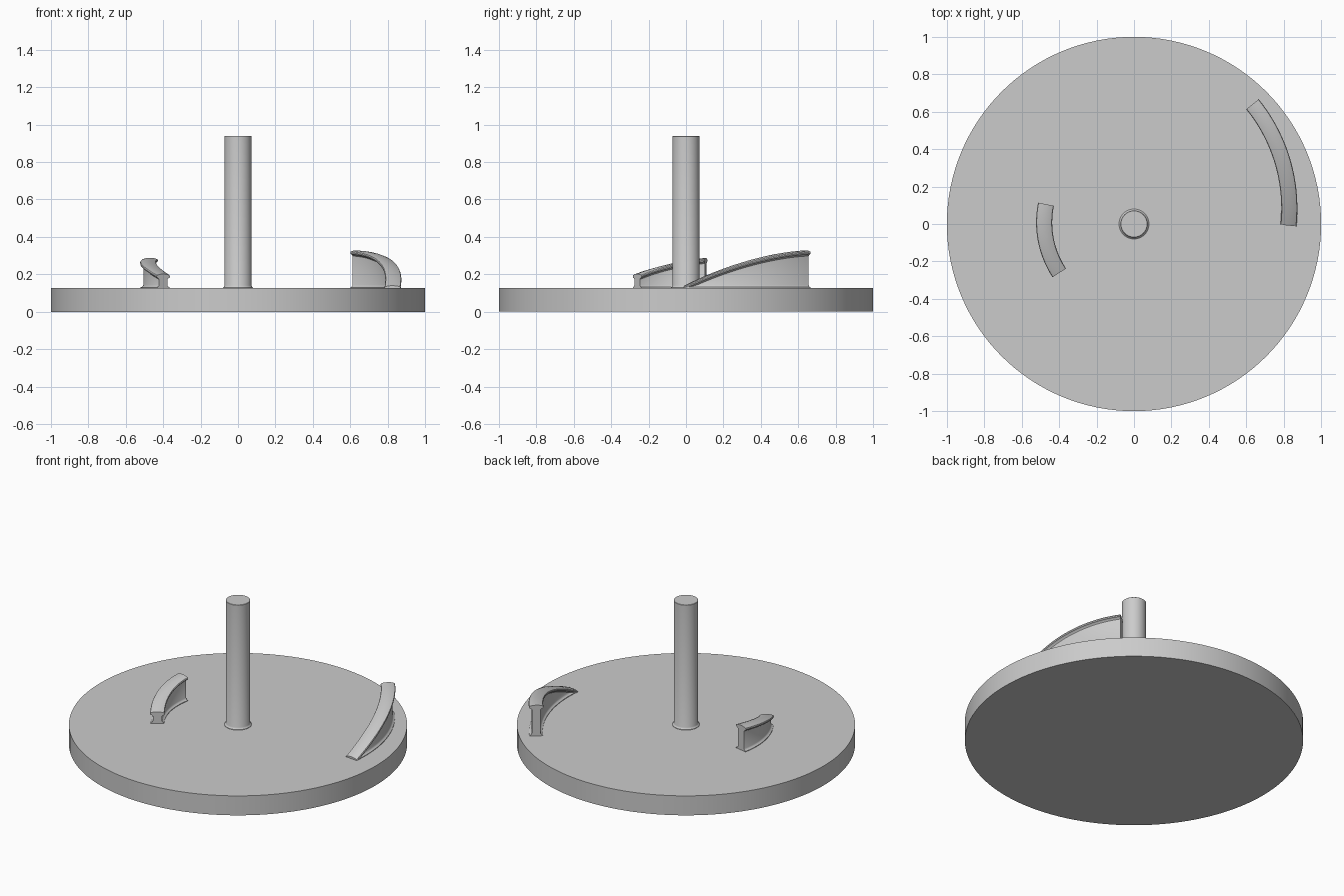
import bpy, bmesh, math

cube = bpy.data.objects.get("Cube")
if cube:
    bpy.data.objects.remove(cube)

grey = bpy.data.materials.new("plain grey")
grey.use_nodes = True
colour = (0.6, 0.6, 0.6, 1)
grey.diffuse_color = colour
grey.node_tree.nodes["Principled BSDF"].inputs["Base Color"].default_value = colour

DISC_TOP = 0.127


def finish(name, bm):
    bmesh.ops.recalc_face_normals(bm, faces=bm.faces)
    mesh = bpy.data.meshes.new(name)
    bm.to_mesh(mesh)
    bm.free()
    mesh.materials.append(grey)
    obj = bpy.data.objects.new(name, mesh)
    bpy.context.collection.objects.link(obj)
    bpy.ops.object.select_all(action="DESELECT")
    obj.select_set(True)
    bpy.context.view_layer.objects.active = obj
    bpy.ops.object.shade_smooth_by_angle(angle=math.radians(35))
    return obj


def loft(name, rings):
    """Join equal closed rings of points into a capped solid."""
    bm = bmesh.new()
    loops = [[bm.verts.new(p) for p in ring] for ring in rings]
    for a, b in zip(loops, loops[1:]):
        for i in range(len(a)):
            j = (i + 1) % len(a)
            bm.faces.new((a[i], a[j], b[j], b[i]))
    bm.faces.new(loops[0])
    bm.faces.new(loops[-1])
    return finish(name, bm)


def turned(name, profile, sides):
    angles = [math.tau * i / sides for i in range(sides)]
    return loft(name, [[(r * math.cos(a), r * math.sin(a), z) for a in angles]
                       for r, z in profile])


def rail(name, centre, radius, start, end, low, high, bend, steps=32):
    """Curved wall with a flared foot and a rounded, overhanging rising cap."""
    foot, cap = [], []
    for i in range(steps + 1):
        t = i / steps
        a = math.radians(start + (end - start) * t)
        top = low + (high - low) * t * (1 + bend - bend * t)

        def place(r, z):
            return (centre[0] + (radius + r) * math.cos(a),
                    centre[1] + (radius + r) * math.sin(a), z)

        # Wall and foot, kept below the cap where the rail meets the disc
        under = max(top - 0.012, DISC_TOP - 0.005)
        half = [(0.04, DISC_TOP - 0.01), (0.04, DISC_TOP + 0.004),
                (0.031, DISC_TOP + 0.008), (0.026, DISC_TOP + 0.016), (0.026, under)]
        half = [(r, min(z, under)) for r, z in half]
        foot.append([place(r, z) for r, z in half]
                    + [place(-r, z) for r, z in reversed(half)])

        # Cap section
        half = [(0.026, -0.03), (0.032, -0.023), (0.041, -0.02),
                (0.043, -0.013), (0.04, -0.007), (0.025, -0.002)]
        cap.append([place(r, top + z) for r, z in half] + [place(0, top)]
                   + [place(-r, top + z) for r, z in reversed(half)])
    loft(name + "_wall", foot)
    loft(name + "_cap", cap)


# Base disc and centre post with a flared foot
turned("base_disc", [(1, 0), (1, DISC_TOP)], 128)
turned("centre_post", [(0.08, DISC_TOP - 0.01), (0.08, DISC_TOP + 0.003),
                       (0.075, DISC_TOP + 0.007), (0.072, DISC_TOP + 0.014),
                       (0.072, 0.938), (0.07, 0.94)], 64)

# Two rising curved rails
rail("outer_rail", (-0.053, 0.084), 0.883, -6, 39, 0.14, 0.328, 0.85)
rail("inner_rail", (0.009, 0.008), 0.489, 213.4, 168.5, 0.202, 0.288, 0.5)
